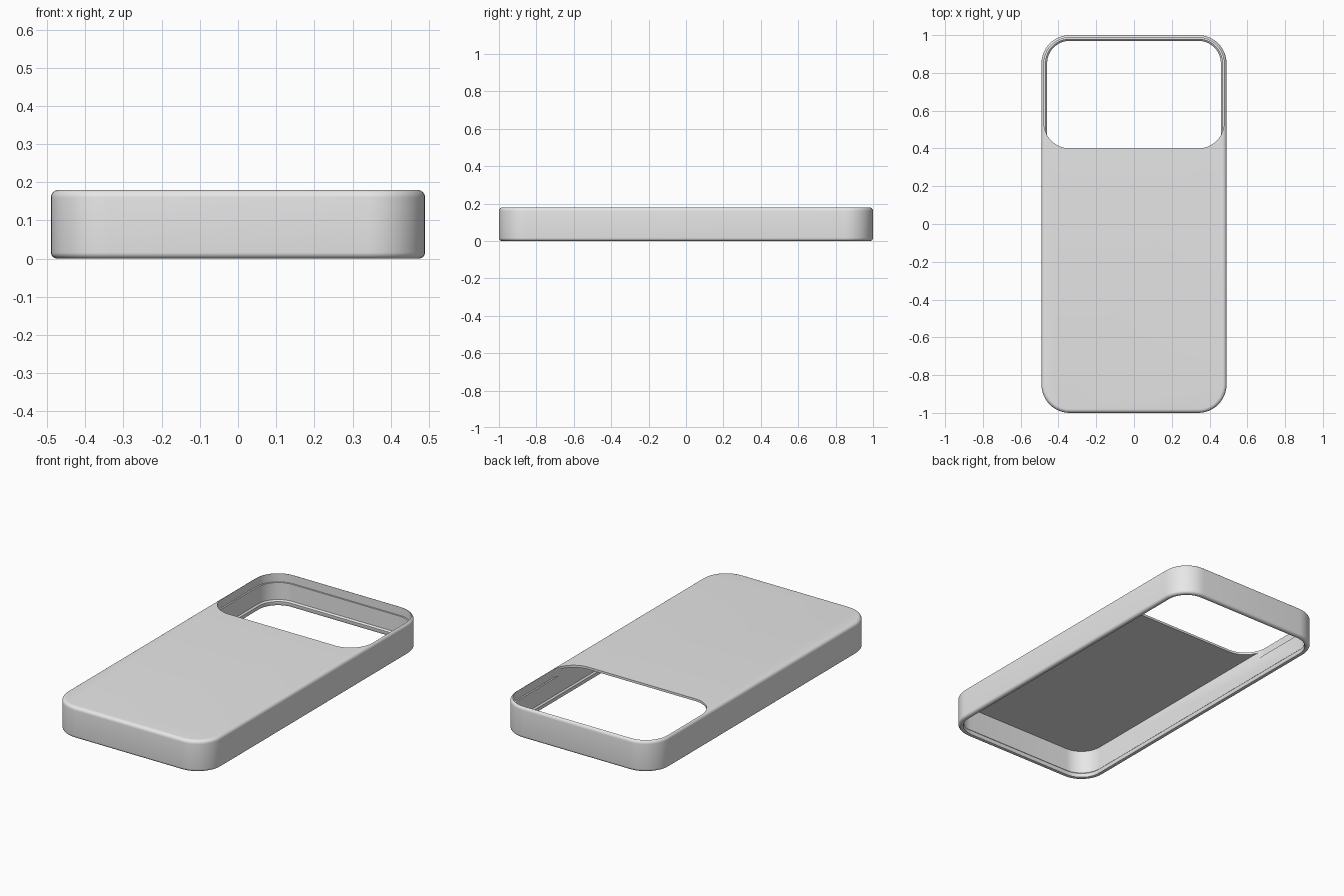
import bpy, bmesh
from math import sin, cos, pi, radians

cube = bpy.data.objects.get("Cube")
if cube:
    bpy.data.objects.remove(cube, do_unlink=True)

HALF_W, HALF_L, HEIGHT, CORNER = 0.49, 1.0, 0.18, 0.15
STEPS = 12

grey = bpy.data.materials.new("light grey")
grey.use_nodes = True
grey.diffuse_color = (0.8, 0.8, 0.8, 1)
grey.node_tree.nodes["Principled BSDF"].inputs["Base Color"].default_value = (0.8, 0.8, 0.8, 1)


def rounded_ring(bm, hx, hy, r, z, cy=0.0):
    """Vertices of a rounded rectangle, anticlockwise from above."""
    ring = []
    for i, (sx, sy) in enumerate([(1, 1), (-1, 1), (-1, -1), (1, -1)]):
        for k in range(STEPS + 1):
            a = (i + k / STEPS) * pi / 2
            ring.append(bm.verts.new((sx * (hx - r) + r * cos(a),
                                      cy + sy * (hy - r) + r * sin(a), z)))
    return ring


def loft(name, rings_of):
    """Skin a stack of rings and cap both ends."""
    bm = bmesh.new()
    rings = rings_of(bm)
    for a, b in zip(rings, rings[1:]):
        for i in range(len(a)):
            j = (i + 1) % len(a)
            bm.faces.new((a[i], a[j], b[j], b[i]))
    bm.faces.new(rings[0][::-1])
    bm.faces.new(rings[-1])
    bmesh.ops.recalc_face_normals(bm, faces=bm.faces)
    mesh = bpy.data.meshes.new(name)
    bm.to_mesh(mesh)
    bm.free()
    mesh.materials.append(grey)
    obj = bpy.data.objects.new(name, mesh)
    bpy.context.collection.objects.link(obj)
    return obj


def arc(r, bottom, n=6):
    """Rounded edge as (inset, height) points, going outside-upwards."""
    pts = []
    for k in range(n + 1):
        a = k / n * pi / 2
        if bottom:
            pts.append((r - r * sin(a), r - r * cos(a)))
        else:
            pts.append((r - r * cos(a), HEIGHT - r + r * sin(a)))
    return pts


# Section from the inner ceiling, down over the lip, and up the outside
profile = [(0.022, 0.167), (0.022, 0.032), (0.03, 0.024), (0.03, 0.008),
           (0.027, 0.002), (0.022, 0.0)] + arc(0.016, True) + arc(0.02, False)

case = loft("phone_case", lambda bm: [
    rounded_ring(bm, HALF_W - d, HALF_L - d, CORNER - d, z) for d, z in profile])

# Rear opening, slightly wider than the cavity so it leaves a small ledge
EDGE, FRONT, LEDGE = 0.013, 0.40, 0.13
back = HALF_L - EDGE
cutter = loft("opening_cutter", lambda bm: [
    rounded_ring(bm, HALF_W - EDGE, (back - FRONT) / 2, CORNER - EDGE, z,
                 (back + FRONT) / 2) for z in (LEDGE, HEIGHT + 0.1)])
cutter.hide_render = True

cut = case.modifiers.new("opening", 'BOOLEAN')
cut.operation = 'DIFFERENCE'
cut.solver = 'EXACT'
cut.object = cutter

bpy.ops.object.select_all(action='DESELECT')
case.select_set(True)
bpy.context.view_layer.objects.active = case
bpy.ops.object.modifier_apply(modifier=cut.name)
bpy.data.objects.remove(cutter, do_unlink=True)
bpy.ops.object.shade_smooth_by_angle(angle=radians(35))
